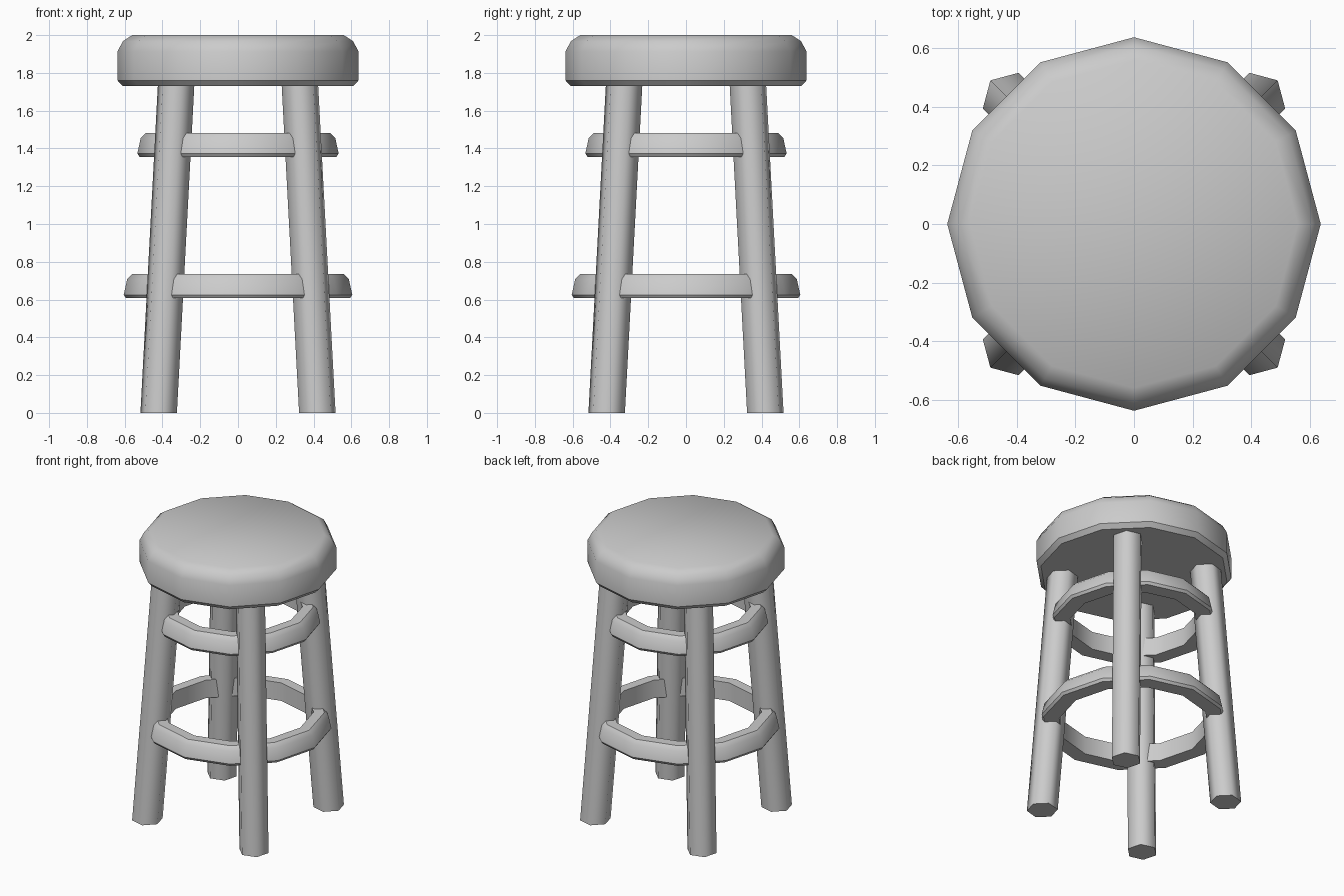
import bpy, bmesh
from math import cos, sin, pi, radians
from mathutils import Vector

cube = bpy.data.objects.get("Cube")
if cube:
    bpy.data.objects.remove(cube, do_unlink=True)

grey = bpy.data.materials.new("plain_grey")
grey.use_nodes = True
colour = (0.6, 0.6, 0.6, 1)
grey.diffuse_color = colour
grey.node_tree.nodes["Principled BSDF"].inputs["Base Color"].default_value = colour


def finish(name, bm, angle):
    """Turn a bmesh into a shaded, coloured object."""
    bmesh.ops.recalc_face_normals(bm, faces=bm.faces)
    mesh = bpy.data.meshes.new(name)
    bm.to_mesh(mesh)
    bm.free()
    mesh.materials.append(grey)
    obj = bpy.data.objects.new(name, mesh)
    bpy.context.collection.objects.link(obj)
    bpy.ops.object.select_all(action='DESELECT')
    obj.select_set(True)
    bpy.context.view_layer.objects.active = obj
    bpy.ops.object.shade_smooth_by_angle(angle=radians(angle))
    return obj


def lathe(name, profile, closed, sides=12, angle=35):
    """Revolve (radius, z) points; closed makes a ring, open gets end caps."""
    bm = bmesh.new()
    loops = [[bm.verts.new((r * cos(2 * pi * i / sides), r * sin(2 * pi * i / sides), z))
              for i in range(sides)] for r, z in profile]
    pairs = list(zip(loops, loops[1:]))
    if closed:
        pairs.append((loops[-1], loops[0]))
    else:
        bm.faces.new(loops[0])
        bm.faces.new(loops[-1])
    for a, b in pairs:
        for i in range(sides):
            j = (i + 1) % sides
            bm.faces.new((a[i], a[j], b[j], b[i]))
    return finish(name, bm, angle)


# Seat with rounded upper rim
lathe("seat", [(0.61, 1.73), (0.638, 1.76), (0.638, 1.913), (0.61, 1.967), (0.56, 2.0)], False)


# Foot rails: rings with sloping outer faces that pass through the legs
def rail(name, radius, z):
    lathe(name, [(radius - 0.115, z), (radius - 0.012, z), (radius, z + 0.018),
                 (radius - 0.018, z + 0.1), (radius - 0.045, z + 0.128),
                 (radius - 0.115, z + 0.128)], True)


rail("lower_rail", 0.605, 0.607)
rail("upper_rail", 0.533, 1.355)


# Four splayed six-sided legs, one corner pointing outwards
def leg(name, sx, sy):
    turn = Vector((sx, sy)).angle_signed(Vector((1, 0)))
    bm = bmesh.new()
    ends = []
    for c, z in ((0.42, 0), (0.327, 1.75)):
        ends.append([bm.verts.new((sx * c + 0.1 * cos(turn + i * pi / 3),
                                   sy * c + 0.1 * sin(turn + i * pi / 3), z))
                     for i in range(6)])
    low, top = ends
    bm.faces.new(low)
    bm.faces.new(top)
    for i in range(6):
        j = (i + 1) % 6
        bm.faces.new((low[i], low[j], top[j], top[i]))
    finish(name, bm, 65)


for front, sy in (("front", -1), ("back", 1)):
    for side, sx in (("left", 1), ("right", -1)):
        leg(f"{front}_{side}_leg", sx, sy)
